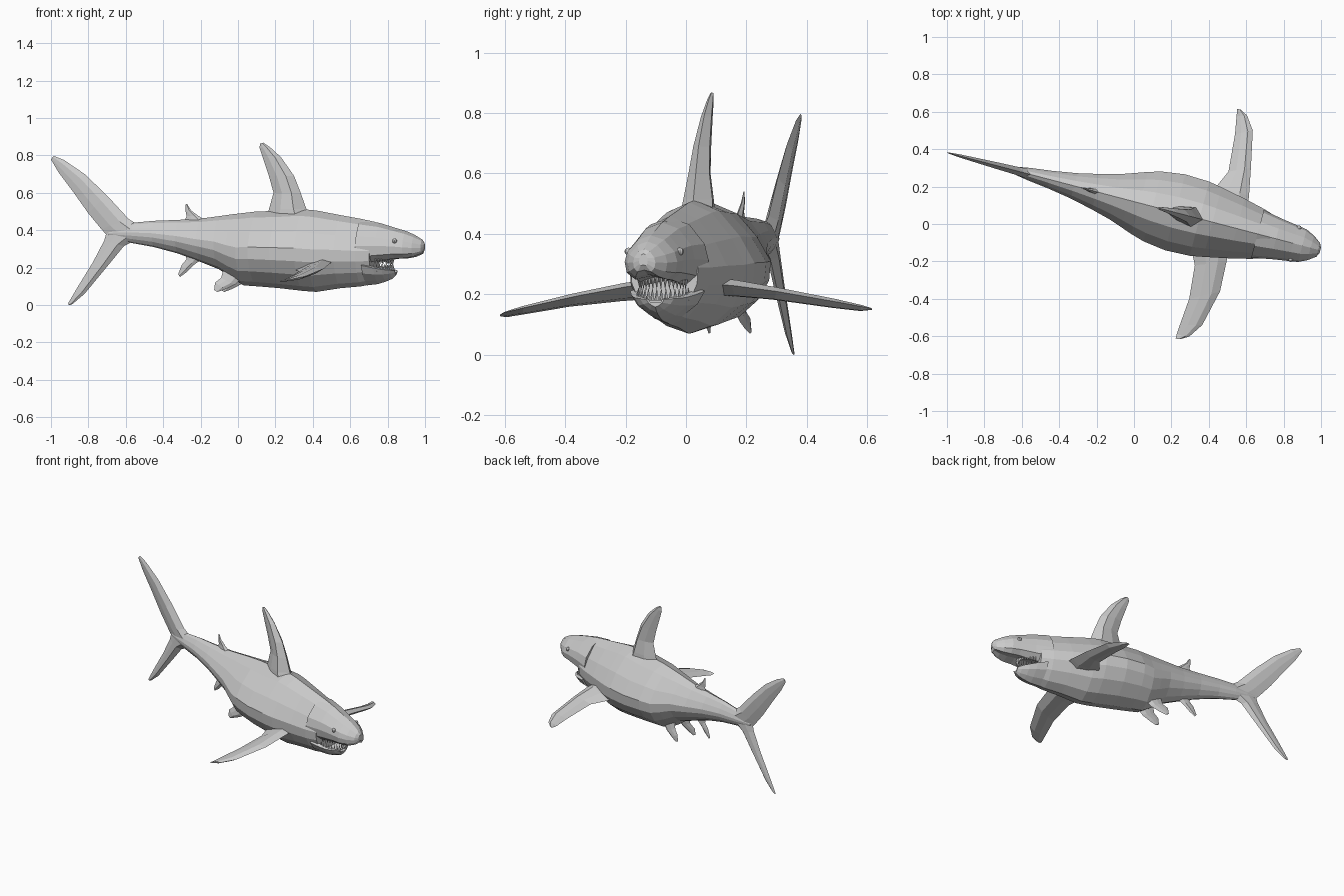
import bpy, bmesh, math
from mathutils import Vector

# The body axis is turned in plan; P maps (along, sideways, up) to world space
def P(x, t, z):
    return Vector((x + .255 * t, .12 - .262 * x + .967 * t, z))

def loft(name, rings):
    bm = bmesh.new()
    vs = [[bm.verts.new(p) for p in r] for r in rings]
    n = len(vs[0])
    for a, b in zip(vs, vs[1:]):
        for i in range(n):
            j = (i + 1) % n
            bm.faces.new((a[i], a[j], b[j], b[i]))
    bm.faces.new(vs[0])
    bm.faces.new(vs[-1][::-1])
    bmesh.ops.recalc_face_normals(bm, faces=bm.faces)
    me = bpy.data.meshes.new(name)
    bm.to_mesh(me)
    bm.free()
    ob = bpy.data.objects.new(name, me)
    bpy.context.collection.objects.link(ob)
    return ob

# Mirror a half profile and scale it for each (x, top, bottom, half width) station
def tube(name, half, stations):
    full = half + [(-a, b) for a, b in half[-2:0:-1]]
    return loft(name, [[P(x, a * w, (t + b) / 2 + c * (t - b) / 2) for a, c in full]
                       for x, t, b, w in stations])

# Fin from rows of (leading point, trailing point, half thickness)
def fin(name, rows, normal):
    n = Vector(normal)
    rings = []
    for lead, trail, th in rows:
        a, b = Vector(lead), Vector(trail)
        m1, m2 = a.lerp(b, .28), a.lerp(b, .65)
        rings.append([a, m1 + n * th, m2 + n * th * .7, b, m2 - n * th * .7, m1 - n * th])
    return loft(name, rings)

# Upright fin lying in the body's centre plane: rows of (xl, zl, xt, zt, thickness)
def upright(name, rows):
    return fin(name, [(P(a, 0, b), P(c, 0, d), th) for a, b, c, d, th in rows], (.255, .967, 0))

# Body
body_half = [(0, 1), (.4, .84), (.76, .45), (1, .05), (.97, -.27), (.76, -.6), (.4, -.88), (0, -1)]
tube("body", body_half, [
    (.73, .445, .115, .115), (.66, .46, .1, .138), (.55, .48, .09, .165),
    (.42, .505, .07, .192), (.35, .512, .075, .205), (.22, .503, .09, .21),
    (.1, .5, .1, .193), (.03, .492, .105, .172), (-.03, .485, .14, .15), (-.1, .475, .19, .125),
    (-.2, .462, .23, .098), (-.32, .455, .275, .07), (-.45, .45, .31, .048),
    (-.56, .44, .33, .034), (-.64, .42, .35, .02), (-.69, .4, .37, .008)])

# Upper head and snout
head_half = [(0, 1), (.5, .8), (.9, .25), (1, -.2), (.92, -.7), (.6, -1), (0, -.85)]
tube("upper_head", head_half, [
    (.66, .455, .22, .132), (.76, .438, .235, .112), (.85, .41, .248, .098), (.9, .395, .25, .09),
    (.945, .375, .258, .068), (.985, .35, .275, .038), (1 - .004, .335, .295, .015)])

# Lower jaw with a sunken mouth floor
jaw_half = [(0, .1), (.62, .3), (.8, 1), (1, .85), (.8, .1), (.4, -.6), (0, -1)]
tube("lower_jaw", jaw_half, [
    (.69, .22, .105, .128), (.75, .205, .112, .108), (.79, .195, .125, .088),
    (.825, .19, .14, .058), (.845, .185, .158, .03)])

# Teeth along both jaws
def teeth(name, x0, length, width, z, tip, count):
    bm = bmesh.new()
    for i in range(count):
        a = math.radians(-80 + 160 * i / (count - 1))
        x, t = x0 + length * math.cos(a), width * math.sin(a)
        r = .008
        base = [bm.verts.new(P(x + r * math.cos(k), t + r * math.sin(k), z))
                for k in (0, math.pi / 2, math.pi, 3 * math.pi / 2)]
        top = bm.verts.new(P(x - .004, t * .96, tip))
        for k in range(4):
            bm.faces.new((base[k], base[(k + 1) % 4], top))
    bmesh.ops.recalc_face_normals(bm, faces=bm.faces)
    me = bpy.data.meshes.new(name)
    bm.to_mesh(me)
    bm.free()
    bpy.context.collection.objects.link(bpy.data.objects.new(name, me))

teeth("upper_teeth", .74, .09, .082, .26, .215, 17)
teeth("lower_teeth", .73, .1, .09, .18, .222, 17)

# Eyes
for side in (-1, 1):
    bpy.ops.mesh.primitive_uv_sphere_add(segments=8, ring_count=6, radius=.013,
                                         location=P(.86, side * .088, .342))
    bpy.context.object.name = "eye"

# Dorsal fins
upright("main_dorsal_fin", [
    (.39, .47, .15, .47, .055), (.365, .515, .165, .51, .05), (.335, .6, .19, .6, .036),
    (.3, .69, .165, .69, .028), (.23, .79, .135, .78, .018), (.17, .845, .115, .84, .01),
    (.135, .868, .118, .862, .005)])
upright("rear_dorsal_fin", [
    (-.15, .44, -.29, .44, .016), (-.21, .475, -.275, .475, .009),
    (-.25, .505, -.28, .5, .006), (-.272, .54, -.28, .538, .002)])

# Tail fin lobes
upright("upper_tail_lobe", [
    (-.52, .42, -.69, .36, .026), (-.585, .46, -.73, .405, .022), (-.7, .585, -.8, .49, .018),
    (-.82, .7, -.885, .61, .013), (-.93, .775, -.96, .71, .008), (-.985, .797, -1, .778, .003)])
upright("lower_tail_lobe", [
    (-.54, .35, -.7, .4, .024), (-.61, .315, -.715, .345, .02), (-.7, .205, -.775, .23, .016),
    (-.82, .06, -.855, .1, .01), (-.885, .005, -.905, .015, .004), (-.9, 0, -.91, .003, .002)])

# Pectoral fins
fin("right_pectoral_fin", [
    ((.6, .05, .235), (.38, .1, .21), .03), ((.615, .15, .23), (.44, .2, .2), .026),
    ((.625, .3, .21), (.505, .28, .19), .02), ((.635, .5, .175), (.54, .48, .16), .014),
    ((.605, .58, .16), (.548, .575, .147), .009), ((.57, .612, .153), (.552, .615, .15), .003)],
    (0, .1, 1))
fin("left_pectoral_fin", [
    ((.52, -.08, .24), (.3, -.1, .19), .03), ((.495, -.2, .225), (.325, -.22, .18), .025),
    ((.46, -.36, .195), (.295, -.4, .16), .018), ((.365, -.54, .155), (.245, -.54, .135), .012),
    ((.295, -.602, .14), (.228, -.59, .125), .007), ((.25, -.615, .132), (.222, -.613, .128), .003)],
    (0, -.1, 1))

# Pelvic fins, one each side
for side, name in ((-1, "left_pelvic_fin"), (1, "right_pelvic_fin")):
    fin(name, [(P(.06, side * .05, .17), P(-.06, side * .05, .21), .016),
               (P(.0, side * .06, .11), P(-.075, side * .06, .145), .01),
               (P(-.05, side * .065, .085), P(-.105, side * .068, .12), .007),
               (P(-.09, side * .07, .07), P(-.11, side * .07, .08), .003)], (.255, .967, .2))

# Anal fin
upright("anal_fin", [
    (-.17, .26, -.29, .29, .014), (-.235, .215, -.275, .245, .01),
    (-.275, .175, -.3, .215, .007), (-.31, .15, -.32, .165, .003)])
